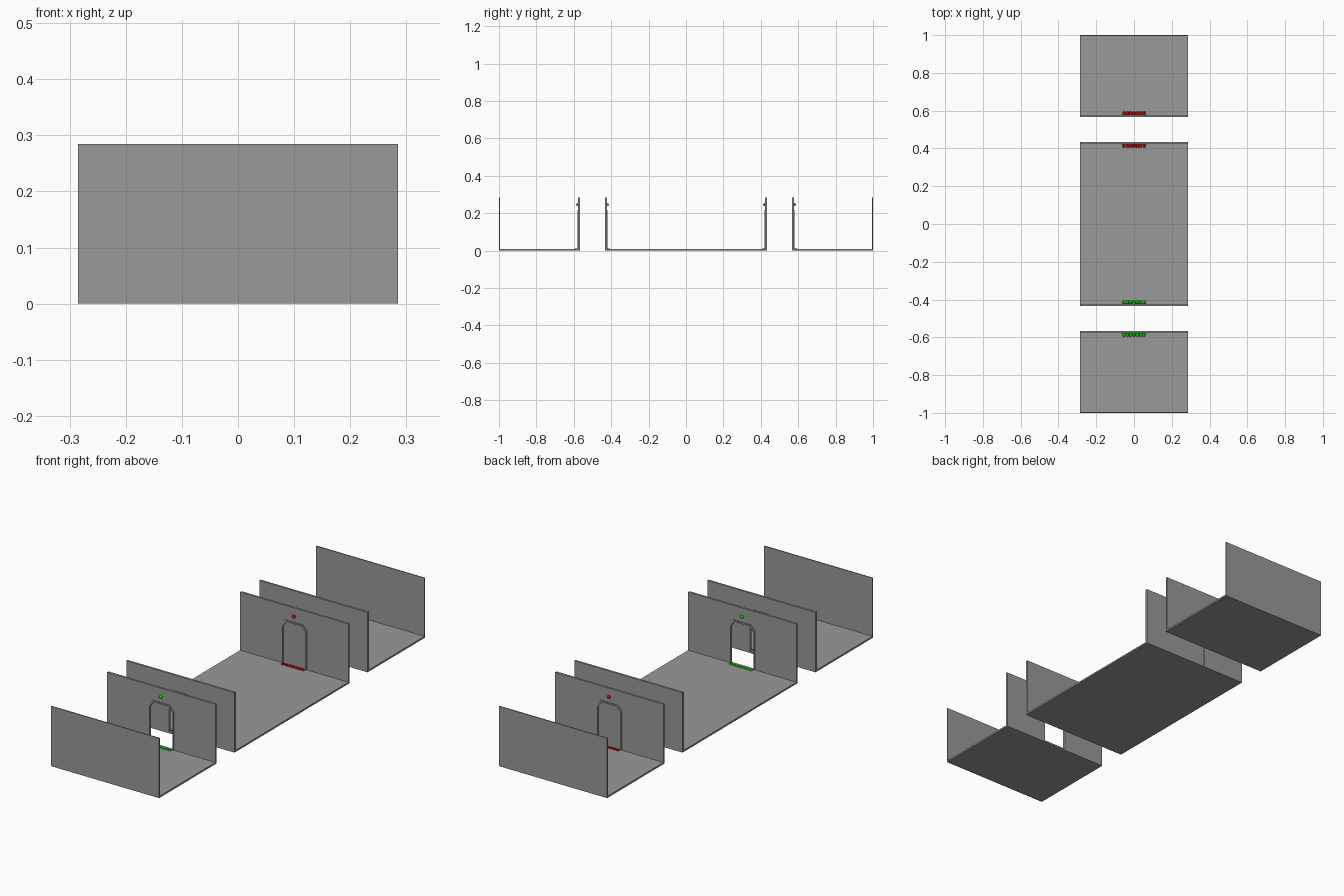
import bpy
import bmesh
from mathutils import Vector

cube = bpy.data.objects.get("Cube")
if cube:
    bpy.data.objects.remove(cube, do_unlink=True)


def material(name, rgb):
    m = bpy.data.materials.new(name)
    m.use_nodes = True
    m.diffuse_color = (*rgb, 1)
    m.node_tree.nodes["Principled BSDF"].inputs["Base Color"].default_value = (*rgb, 1)
    return m


GRAY = material("plain gray", (0.32, 0.32, 0.32))
RED = material("signal red", (0.8, 0.0, 0.0))
GREEN = material("signal green", (0.0, 0.8, 0.0))

HALF_W, WALL_TOP, FLOOR = 0.285, 0.285, 0.008


def finish(bm, name, mat):
    bmesh.ops.recalc_face_normals(bm, faces=bm.faces)
    mesh = bpy.data.meshes.new(name)
    bm.to_mesh(mesh)
    bm.free()
    mesh.materials.append(mat)
    ob = bpy.data.objects.new(name, mesh)
    bpy.context.collection.objects.link(ob)
    return ob


def slab(name, outline, y0, y1, mat=GRAY):
    """Extrude an x-z outline from y0 to y1."""
    bm = bmesh.new()
    face = bm.faces.new([bm.verts.new((x, y0, z)) for x, z in outline])
    new = bmesh.ops.extrude_face_region(bm, geom=[face])["geom"]
    verts = [v for v in new if isinstance(v, bmesh.types.BMVert)]
    bmesh.ops.translate(bm, verts=verts, vec=(0, y1 - y0, 0))
    return finish(bm, name, mat)


def rect(z0, z1):
    return [(-HALF_W, z0), (HALF_W, z0), (HALF_W, z1), (-HALF_W, z1)]


def arch(half, top, cut=0.02):
    """Doorway outline with clipped upper corners, from left foot to right foot."""
    left = [(-half, FLOOR), (-half, top - cut * 1.3), (-half + cut, top)]
    return left + [(-x, z) for x, z in reversed(left)]


def door_wall(name, inner, side, mat, closed):
    """Wall with doorway; side is the y direction pointing into the room."""
    outer = inner - side * 0.010
    opening = arch(0.060, 0.210)
    slab(name + "_wall",
         [(-HALF_W, FLOOR)] + opening
         + [(HALF_W, FLOOR), (HALF_W, WALL_TOP), (-HALF_W, WALL_TOP)], outer, inner)
    # Raised frame around the doorway
    slab(name + "_frame", opening + arch(0.067, 0.217)[::-1],
         inner - side * 0.002, inner + side * 0.003)
    if closed:
        slab(name + "_door", opening, outer + side * 0.003, inner - side * 0.003)
    # Signal lamp above the doorway
    bm = bmesh.new()
    bmesh.ops.create_uvsphere(bm, u_segments=16, v_segments=8, radius=0.008)
    bmesh.ops.translate(bm, verts=bm.verts, vec=(0, inner + side * 0.002, 0.245))
    for f in bm.faces:
        f.smooth = True
    finish(bm, name + "_lamp", mat)
    # Row of flat floor lights at the threshold
    bm = bmesh.new()
    for i in range(-3, 4):
        ret = bmesh.ops.create_cone(bm, cap_ends=True, segments=12,
                                    radius1=0.009, radius2=0.007, depth=0.003)
        bmesh.ops.translate(bm, verts=ret["verts"],
                            vec=Vector((i * 0.0175, inner + side * 0.010, FLOOR + 0.0015)))
    finish(bm, name + "_floor_lights", mat)


# Floors of the three rooms
slab("front_room_floor", rect(0, FLOOR), -1, -0.567)
slab("middle_room_floor", rect(0, FLOOR), -0.433, 0.433)
slab("back_room_floor", rect(0, FLOOR), 0.567, 1)

# Plain end walls
for label, s in (("front", -1), ("back", 1)):
    slab(label + "_end_wall", rect(FLOOR, WALL_TOP), s * 0.995, s)

# Facing pairs of door walls: open at the front, closed at the back
for label, s, mat, closed in (("front", -1, GREEN, False), ("back", 1, RED, True)):
    door_wall(label + "_room_door", s * 0.577, s, mat, closed)
    door_wall("middle_room_" + label + "_door", s * 0.423, -s, mat, closed)
